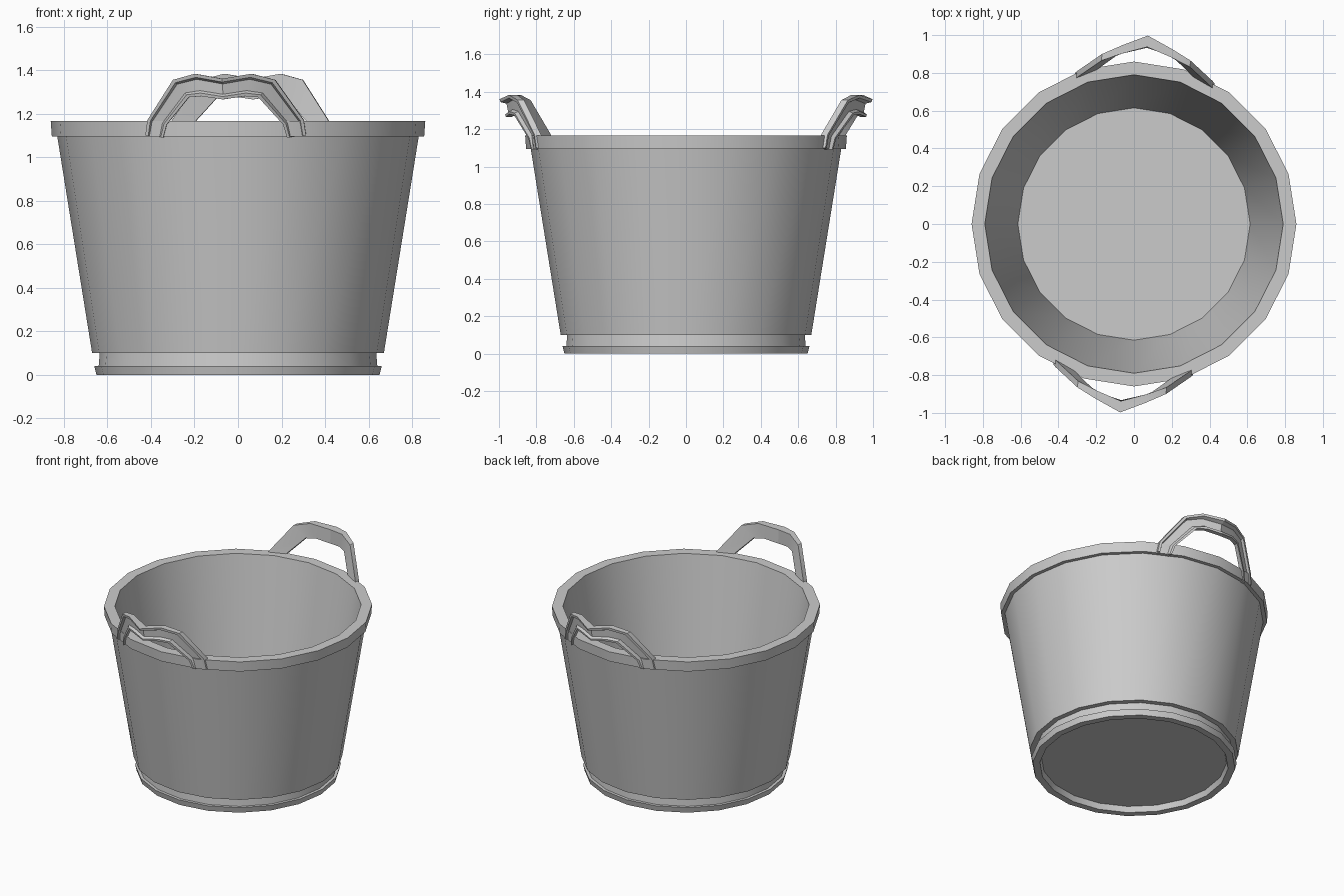
import bpy, math
from mathutils import Matrix, Vector

if "Cube" in bpy.data.objects:
    bpy.data.objects.remove(bpy.data.objects["Cube"])

SIDES = 20


def make_object(name, verts, faces):
    mesh = bpy.data.meshes.new(name)
    mesh.from_pydata(verts, [], faces)
    obj = bpy.data.objects.new(name, mesh)
    bpy.context.collection.objects.link(obj)
    bpy.ops.object.select_all(action='DESELECT')
    bpy.context.view_layer.objects.active = obj
    obj.select_set(True)
    bpy.ops.object.mode_set(mode='EDIT')
    bpy.ops.mesh.select_all(action='SELECT')
    bpy.ops.mesh.normals_make_consistent(inside=False)
    bpy.ops.object.mode_set(mode='OBJECT')
    bpy.ops.object.shade_smooth_by_angle(angle=math.radians(30))
    return obj


def skin(rings):
    """Bridge closed rings of equal size and cap both ends."""
    n = len(rings[0])
    verts = [p for ring in rings for p in ring]
    faces = [(r * n + i, r * n + (i + 1) % n, (r + 1) * n + (i + 1) % n, (r + 1) * n + i)
             for r in range(len(rings) - 1) for i in range(n)]
    faces.append(tuple(range(n)))
    faces.append(tuple(range(len(verts) - n, len(verts))))
    return verts, faces


# Tub: profile from the recessed underside, up the outside, to the inner floor
profile = [(0.595, 0.04), (0.605, 0.0), (0.65, 0.0), (0.66, 0.04), (0.64, 0.04),
           (0.635, 0.10), (0.67, 0.10), (0.83, 1.095), (0.855, 1.095), (0.86, 1.165),
           (0.79, 1.165), (0.615, 0.08)]
rings = [[(r * math.cos(2 * math.pi * i / SIDES), r * math.sin(2 * math.pi * i / SIDES), z)
          for i in range(SIDES)] for r, z in profile]
make_object("tub", *skin(rings))

# Handle stations, end to middle: upper edge x, z, back y, front y; then lower edge
half = [
    ((0.37, 1.10, 0.735, 0.775), (0.285, 1.09, 0.775, 0.81)),
    ((0.36, 1.17, 0.75, 0.785), (0.268, 1.15, 0.79, 0.825)),
    ((0.235, 1.355, 0.85, 0.885), (0.16, 1.275, 0.88, 0.91)),
    ((0.13, 1.383, 0.895, 0.94), (0.10, 1.28, 0.91, 0.94)),
    ((0.0, 1.36, 0.94, 1.0), (0.0, 1.265, 0.935, 0.965)),
]


def flip(edge):
    return (-edge[0],) + edge[1:]


stations = half + [(flip(a), flip(b)) for a, b in reversed(half[:-1])]

# Channel section, open outwards: position across the strip, depth towards the front
section = [(0, 0), (0, 1), (0.16, 1), (0.25, 0.45), (0.75, 0.45), (0.86, 1), (1, 1), (1, 0)]


def section_ring(a, b):
    ring = []
    for t, d in section:
        x, z, back, front = Vector(a).lerp(Vector(b), t)
        ring.append((x, back + d * (front - back), z))
    return ring


for name, turn in (("back_handle", 0), ("front_handle", 180)):
    handle = make_object(name, *skin([section_ring(a, b) for a, b in stations]))
    handle.data.transform(Matrix.Rotation(math.radians(turn - 4.2), 4, 'Z'))
